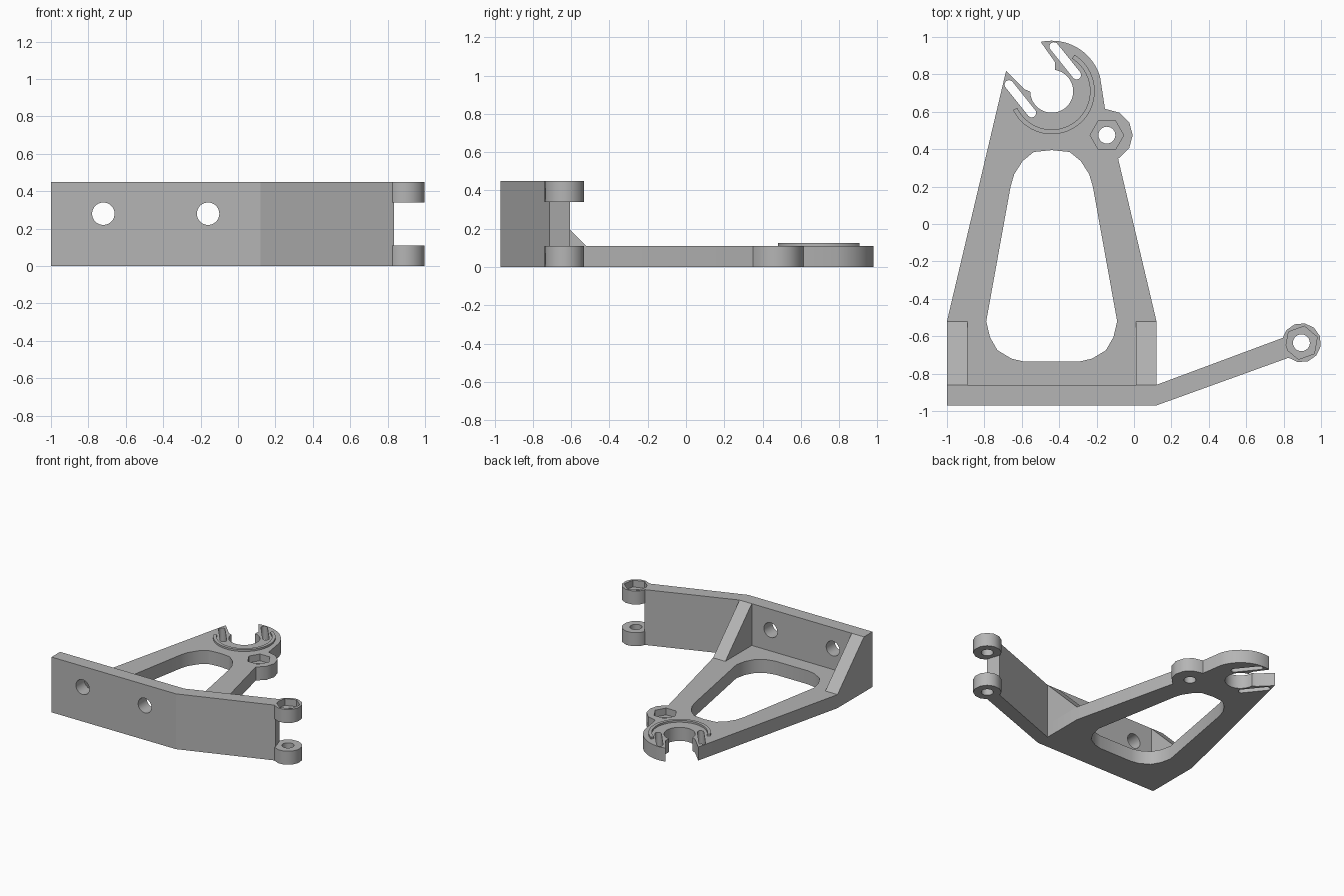
import bpy, bmesh
from math import cos, sin, pi, radians

old = bpy.data.objects.get("Cube")
if old:
    bpy.data.objects.remove(old, do_unlink=True)

grey = bpy.data.materials.new("plain grey")
grey.use_nodes = True
tone = (0.46, 0.46, 0.46, 1)
grey.diffuse_color = tone
grey.node_tree.nodes["Principled BSDF"].inputs["Base Color"].default_value = tone

PLACE = {"x": lambda a, b, h: (h, a, b),
         "y": lambda a, b, h: (a, h, b),
         "z": lambda a, b, h: (a, b, h)}


def prism(name, points, low, high, axis="z"):
    """Extrude a flat outline along an axis."""
    bm = bmesh.new()
    n = len(points)
    rings = [[bm.verts.new(PLACE[axis](a, b, h)) for a, b in points] for h in (low, high)]
    for ring in rings:
        bm.faces.new(ring)
    for i in range(n):
        j = (i + 1) % n
        bm.faces.new((rings[0][i], rings[0][j], rings[1][j], rings[1][i]))
    bmesh.ops.recalc_face_normals(bm, faces=bm.faces)
    mesh = bpy.data.meshes.new(name)
    bm.to_mesh(mesh)
    bm.free()
    mesh.materials.append(grey)
    obj = bpy.data.objects.new(name, mesh)
    bpy.context.collection.objects.link(obj)
    return obj


def arc(center, radius, start, end, steps):
    angles = [radians(start + (end - start) * i / steps) for i in range(steps + 1)]
    return [(center[0] + radius * cos(t), center[1] + radius * sin(t)) for t in angles]


def circle(center, radius, sides=48, turn=0):
    return arc(center, radius, turn, turn + 360, sides)[:-1]


def slot(start, end, radius, heading):
    """Rounded slot outline between two centres."""
    return arc(start, radius, heading + 90, heading + 270, 10) + \
        arc(end, radius, heading - 90, heading + 90, 10)


def activate(obj):
    bpy.ops.object.select_all(action="DESELECT")
    obj.select_set(True)
    bpy.context.view_layer.objects.active = obj


def cut(obj, *cutter):
    tool = prism("cutter", *cutter)
    tool.hide_render = True
    mod = obj.modifiers.new("cut", "BOOLEAN")
    mod.operation, mod.solver, mod.object = "DIFFERENCE", "EXACT", tool
    activate(obj)
    bpy.ops.object.modifier_apply(modifier=mod.name)
    bpy.data.objects.remove(tool, do_unlink=True)


def smooth(obj, degrees):
    activate(obj)
    bpy.ops.object.shade_smooth_by_angle(angle=radians(degrees))


T, H = 0.11, 0.45              # plate thickness, wall height
CLIP = (-0.44, 0.71)           # centre of the open clip
EAR = (-0.145, 0.475)          # nut boss on the plate
HINGE = (0.895, -0.635)        # nut boss on the arm

# Base plate: tapered frame, clip head and nut ear
outline = [(-1, -0.86), (0.12, -0.86), (0.12, -0.52), (-0.085, 0.35)]
outline += arc(EAR, 0.138, -60, 90, 5)
outline += [(-0.155, 0.615)] + arc(CLIP, 0.27, 17, 135, 24)
outline += [(-0.66, 0.92), (-1, -0.52)]
plate = prism("base_plate", outline, 0, T)

# Tapered window with rounded corners
half = [(0.15, -0.735), (0.215, -0.72), (0.29, -0.675), (0.33, -0.605), (0.35, -0.52),
        (0.22, 0.2), (0.2, 0.267), (0.155, 0.337), (0.096, 0.385)]
window = [(CLIP[0] + x, y) for x, y in half] + [(CLIP[0], 0.395)]
window += [(CLIP[0] - x, y) for x, y in reversed(half)]
cut(plate, window, -0.1, 0.3)

# Clip bore, mouth and spring slots
cut(plate, circle(CLIP, 0.115), -0.1, 0.3)
mouth = [(-0.56, 1.055), (-0.50, 0.975), (-0.422, 0.865), (-0.422, 0.82), (-0.44, 0.72),
         (-0.54, 0.70), (-0.56, 0.71), (-0.585, 0.72), (-0.685, 0.82), (-0.76, 0.9)]
cut(plate, mouth, -0.1, 0.3)
for start, end in (((-0.428, 0.948), (-0.307, 0.797)), ((-0.668, 0.745), (-0.547, 0.594))):
    cut(plate, slot(start, end, 0.024, -51), -0.1, 0.3)

# Nut pocket and bolt hole in the ear
cut(plate, circle(EAR, 0.09, 6), 0.055, 0.3)
cut(plate, circle(EAR, 0.045), -0.1, 0.3)
smooth(plate, 32)

# Raised retaining rib around the clip
rib = arc(CLIP, 0.23, -154, 58, 40) + arc(CLIP, 0.205, 58, -154, 40)
smooth(prism("clip_rib", rib, T - 0.01, T + 0.015), 30)

# Front wall with its angled arm
wall = prism("front_wall", [(-1, -0.97), (0.12, -0.97), (0.835, -0.712), (0.80, -0.607),
                            (0.12, -0.86), (-1, -0.86)], 0, H)
for x in (-0.72, -0.16):
    cut(wall, circle((x, 0.28), 0.06), -1.1, -0.7, "y")
smooth(wall, 15)

# Gussets between wall and plate
for name, x in (("right_gusset", -1), ("left_gusset", 0.01)):
    prism(name, [(-0.86, T), (-0.52, T), (-0.86, H)], x, x + 0.11, "x")

# Hinge knuckles at the arm tip, the upper one with a nut pocket
for name, z in (("lower_knuckle", 0), ("upper_knuckle", H - T)):
    knuckle = prism(name, circle(HINGE, 0.105, 12, 20), z, z + T)
    if z:
        cut(knuckle, circle(HINGE, 0.09, 6, 20), z + 0.055, 0.6)
    cut(knuckle, circle(HINGE, 0.045), -0.1, 0.6)
    smooth(knuckle, 32)
